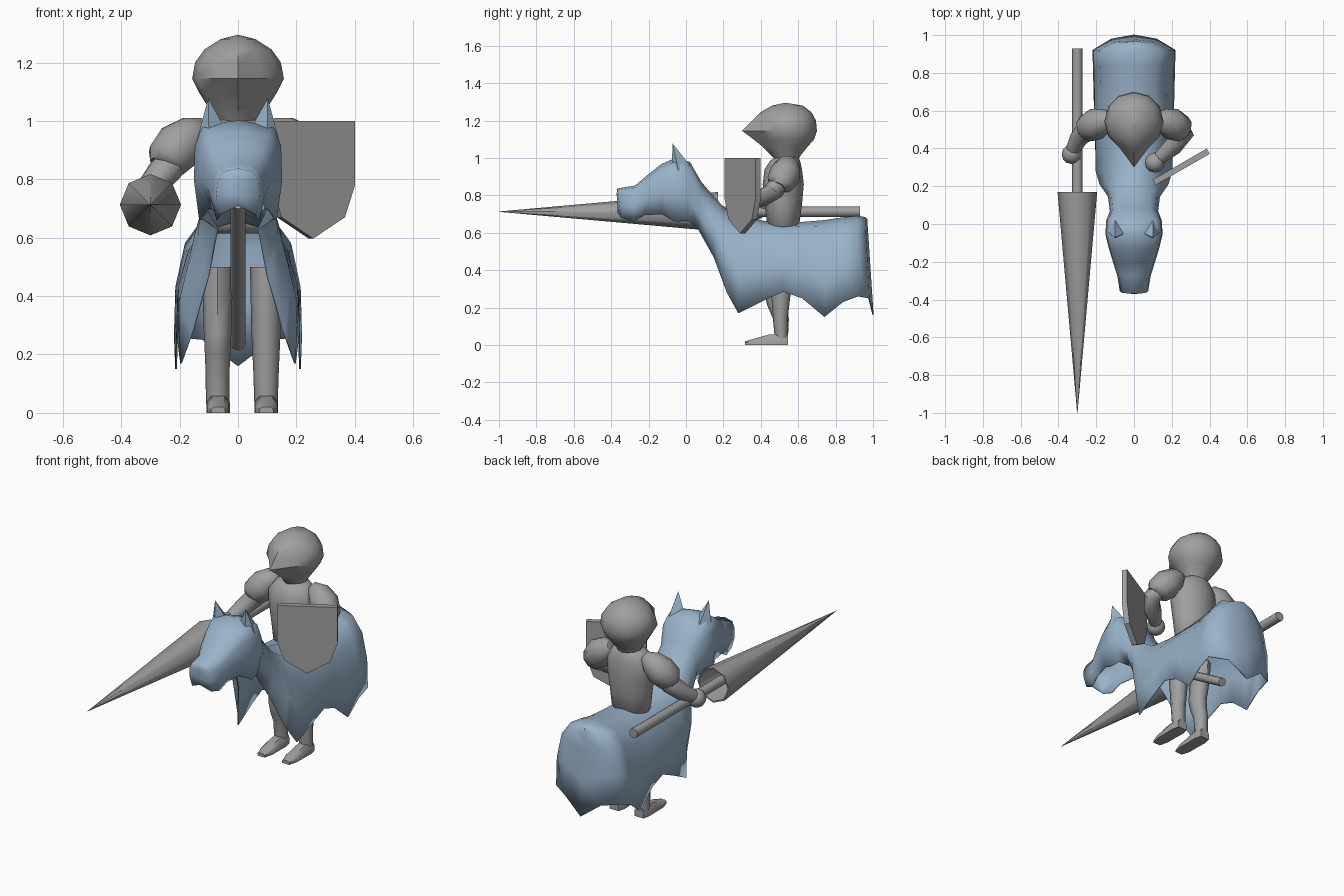
import bpy, bmesh, math
from mathutils import Vector

if "Cube" in bpy.data.objects:
    bpy.data.objects.remove(bpy.data.objects["Cube"])


def material(name, rgb):
    m = bpy.data.materials.new(name)
    m.diffuse_color = (*rgb, 1)
    m.use_nodes = True
    m.node_tree.nodes["Principled BSDF"].inputs["Base Color"].default_value = m.diffuse_color
    return m


STEEL = material("steel grey", (0.35, 0.35, 0.35))
CLOTH = material("pale blue cloth", (0.32, 0.45, 0.59))


def finish(name, bm, mat, angle=35):
    bmesh.ops.remove_doubles(bm, verts=bm.verts, dist=0.0005)
    bmesh.ops.recalc_face_normals(bm, faces=bm.faces)
    me = bpy.data.meshes.new(name)
    bm.to_mesh(me)
    bm.free()
    me.materials.append(mat)
    ob = bpy.data.objects.new(name, me)
    bpy.context.collection.objects.link(ob)
    bpy.ops.object.select_all(action='DESELECT')
    ob.select_set(True)
    bpy.context.view_layer.objects.active = ob
    bpy.ops.object.shade_smooth_by_angle(angle=math.radians(angle))
    return ob


def loft(name, rings, mat, closed=True, caps=True, angle=35):
    """Skin a list of equally long point rings."""
    bm = bmesh.new()
    vs = [[bm.verts.new(p) for p in r] for r in rings]
    n = len(rings[0])
    for a, b in zip(vs, vs[1:]):
        for i in range(n if closed else n - 1):
            j = (i + 1) % n
            bm.faces.new((a[i], a[j], b[j], b[i]))
    if caps:
        bm.faces.new(vs[0])
        bm.faces.new(vs[-1])
    return finish(name, bm, mat, angle)


def limb(name, path, sides=8, angle=55):
    """Tube through (x, y, z, radius) points."""
    pts = [Vector(p[:3]) for p in path]
    rings = []
    for i, p in enumerate(pts):
        d = pts[min(i + 1, len(pts) - 1)] - pts[max(i - 1, 0)]
        q = d.to_track_quat('Z', 'Y')
        r = path[i][3]
        rings.append([p + q @ Vector((r * math.cos(t), r * math.sin(t), 0))
                      for t in (2 * math.pi * k / sides for k in range(sides))])
    return loft(name, rings, STEEL, angle=angle)


def ovals(levels, sides=12, cx=0):
    """Rings from (z, y front, y back, half width)."""
    return [[(cx + w * math.sin(2 * math.pi * k / sides),
              (a + b) / 2 - (b - a) / 2 * math.cos(2 * math.pi * k / sides), z)
             for k in range(sides)] for z, a, b, w in levels]


# Draped horse shell: head and neck from the muzzle back
# (top y, z, bottom y, z, then upper, middle, lower half width)
HEAD = [
    (-.365, .835, -.345, .68, .05, .073, .06),
    (-.27, .85, -.28, .66, .06, .085, .07),
    (-.20, .91, -.22, .695, .08, .105, .08),
    (-.13, .965, -.13, .70, .10, .13, .10),
    (-.05, 1.0, -.06, .66, .12, .148, .13),
    (.02, .975, .01, .665, .11, .145, .12),
    (.08, .87, .06, .63, .08, .125, .07),
    (.14, .80, .15, .47, .08, .135, .10),
    (.20, .735, .22, .28, .085, .18, .155),
    (.28, .69, .28, .17, .09, .20, .195),
]
# Body: y, top z and scalloped hem z; the widths grow evenly to the rump
BODY = [(.42, .66, .24), (.52, .65, .285), (.62, .655, .25),
        (.74, .665, .15), (.84, .68, .23), (.92, .688, .26)]
STATIONS = [(-.368, .81, -.362, .71, 0, 0, 0)] + HEAD
for y, zt, zb in BODY:
    g = (y - .42) / .5
    STATIONS.append((y, zt, y, zb, .10 + .02 * g, .20 + .012 * g, .204 + .013 * g))
STATIONS += [(.955, .682, .978, .25, .07, .12, .12), (.966, .675, 1.0, .16, 0, 0, 0)]

rings = []
for yt, zt, yb, zb, wt, wm, wb in STATIONS:
    half = [(.06, wt), (.25, (wt + wm) * .54), (.6, wm), (1, wb)]
    arch = [(f, -w) for f, w in reversed(half)] + [(0, 0)] + half
    rings.append([(x, yt + (yb - yt) * f, zt + (zb - zt) * f) for f, x in arch])
horse = loft("horse_drape", rings, CLOTH, closed=False, caps=False, angle=80)
mod = horse.modifiers.new("thickness", 'SOLIDIFY')
mod.thickness, mod.offset = 0.006, 0

# Ears
for s, side in ((-1, "right"), (1, "left")):
    base = [(.05 * s, -.05, .985), (.10 * s, -.075, .975), (.142 * s, -.04, .93), (.10 * s, .025, .955)]
    loft(side + "_ear", [base, [(.102 * s, -.072, 1.078)] * 4], CLOTH, caps=False, angle=60)

# Stick running back from the horse head between the rider's legs
limb("stick", [(0, .0, .72, .025), (0, .78, .235, .025)])

# Helmet: ovals whose front corner is drawn out to a ridge
helmet = ovals([(.985, .48, .60, .065), (1.01, .47, .61, .075), (1.06, .44, .65, .11),
                (1.10, .42, .685, .135), (1.145, .385, .70, .157), (1.20, .40, .695, .147),
                (1.245, .42, .67, .115), (1.28, .465, .625, .06), (1.295, .53, .531, .001)])
for ring, y in zip(helmet, (.48, .46, .41, .36, .30, .355, .40, .46, .53)):
    ring[0] = (0, y, ring[0][2])
loft("helmet", helmet, STEEL, angle=40)

# Torso
loft("torso", ovals([(.615, .46, .58, .085), (.64, .435, .605, .115), (.75, .42, .62, .125),
                     (.86, .41, .63, .14), (.94, .42, .62, .145), (.985, .45, .61, .11),
                     (1.005, .48, .60, .07)]), STEEL, angle=50)

# Shoulder pads
for s, side in ((-1, "right"), (1, "left")):
    limb(side + "_shoulder", [(.11 * s, .55, .985, .03), (.15 * s, .545, .96, .065),
                              (.20 * s, .53, .915, .085), (.245 * s, .505, .865, .075),
                              (.255 * s, .495, .845, .05)], 10)

# Forearms and round hands
limb("right_arm", [(-.20, .52, .90, .06), (-.25, .50, .83, .058),
                   (-.295, .45, .775, .048), (-.33, .38, .73, .035)])
limb("left_arm", [(.22, .52, .89, .06), (.265, .475, .83, .052),
                  (.21, .415, .79, .05), (.13, .345, .765, .035)])
for side, loc in (("right", (-.33, .37, .72)), ("left", (.11, .325, .76))):
    bm = bmesh.new()
    bmesh.ops.create_uvsphere(bm, u_segments=12, v_segments=8, radius=.053)
    bmesh.ops.translate(bm, verts=bm.verts, vec=loc)
    finish(side + "_hand", bm, STEEL, 50)

# Lance with a hollow cone guard, turned round its length
PROFILE = [(-1, .001), (.17, .105), (.17, .097), (.0, .08), (.0, .028), (.93, .028), (.93, .001)]
loft("lance", [[(-.3 + r * math.sin(math.pi * k / 4), y, .713 + r * math.cos(math.pi * k / 4))
                for k in range(8)] for y, r in PROFILE], STEEL, angle=50)

# Shield: flat outline swung towards the front left
U = Vector((.87, .5, 0)).normalized()
N = Vector((.5, -.87, 0)).normalized()
outline = [(-.165, 1.0), (.165, 1.0), (.165, .78), (.125, .67), (0, .597), (-.125, .67), (-.165, .78)]
C = Vector((.25, .303, 0))
loft("shield", [[C + U * u + N * d + Vector((0, 0, z)) for u, z in outline]
                for d in (-.016, .016)], STEEL)

# Legs: right one a little bent at the knee
loft("left_leg", ovals([(.03, .475, .545, .04), (.15, .465, .545, .044), (.28, .455, .56, .05),
                        (.40, .44, .57, .053), (.50, .44, .57, .055)], 8, .096), STEEL, angle=55)
loft("right_leg", ovals([(.03, .475, .545, .04), (.14, .465, .55, .041), (.21, .435, .54, .044),
                         (.27, .42, .535, .047), (.38, .43, .56, .05), (.50, .44, .57, .053)],
                        8, -.07), STEEL, angle=55)

# Pointed shoes
for cx, side in ((-.068, "right"), (.097, "left")):
    sections = [(.545, .03, .055), (.50, .04, .06), (.44, .038, .055), (.37, .038, .035), (.315, .024, .02)]
    loft(side + "_shoe", [[(cx - w, y, 0), (cx + w, y, 0), (cx + w, y, h * .6),
                           (cx + w * .6, y, h), (cx - w * .6, y, h), (cx - w, y, h * .6)]
                          for y, w, h in sections], STEEL, angle=45)
